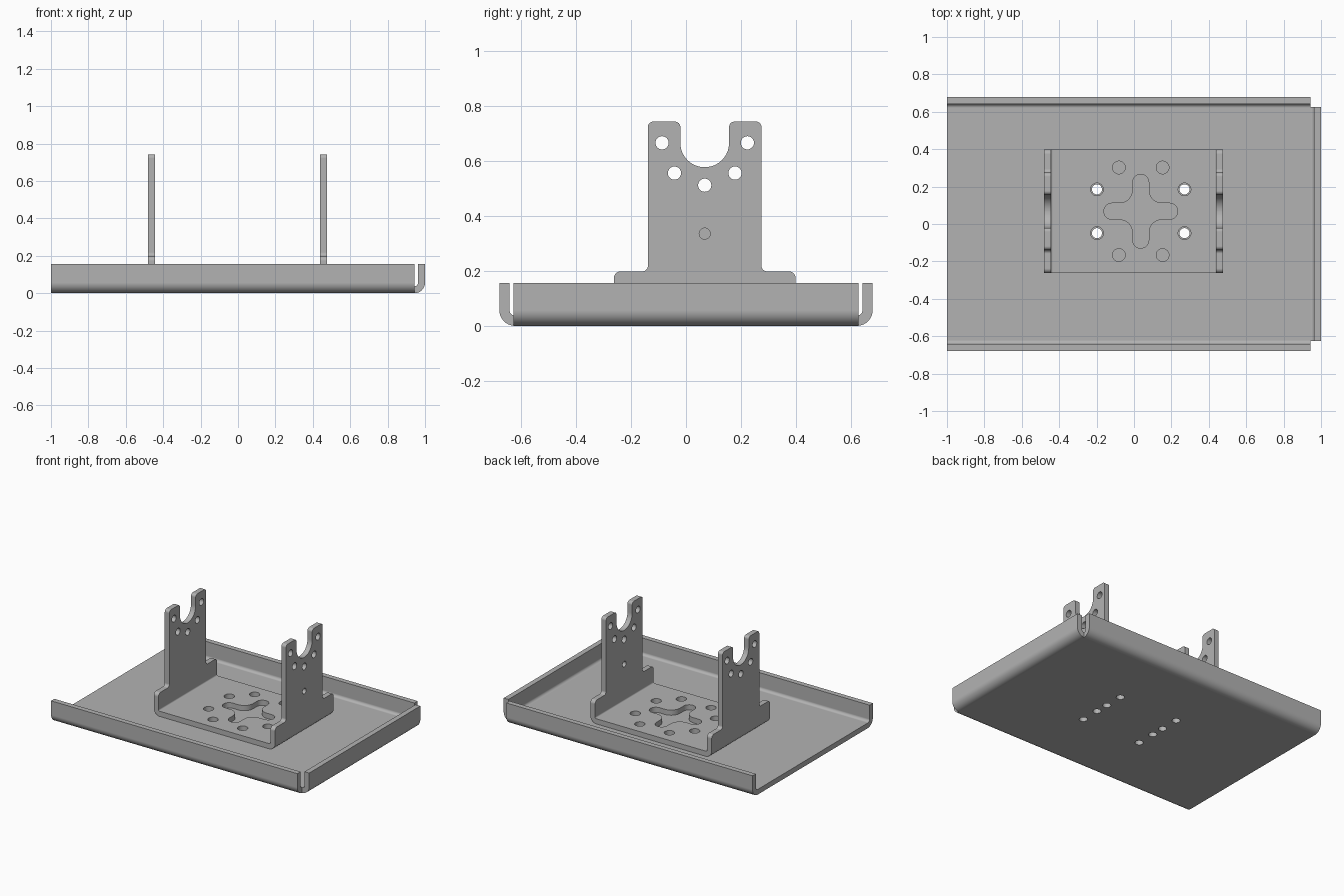
import bpy, bmesh, math
from mathutils import Vector, Matrix

if "Cube" in bpy.data.objects:
    bpy.data.objects.remove(bpy.data.objects["Cube"], do_unlink=True)

metal = bpy.data.materials.new("grey_metal")
metal.use_nodes = True
GREY = (0.45, 0.45, 0.45, 1)
metal.diffuse_color = GREY
metal.node_tree.nodes["Principled BSDF"].inputs["Base Color"].default_value = GREY

# (u, v, depth) -> (x, y, z) for outlines drawn in each plane
PLANES = {
    "YZ": Matrix(((0, 0, 1), (1, 0, 0), (0, 1, 0))),
    "XZ": Matrix(((1, 0, 0), (0, 0, 1), (0, 1, 0))),
    "XY": Matrix.Identity(3),
}


def rounded(points, steps=10):
    """Outline from (u, v, radius) corners, each corner filleted."""
    out = []
    for i, (u, v, r) in enumerate(points):
        p = Vector((u, v))
        if r == 0:
            out.append(p)
            continue
        a = (Vector(points[i - 1][:2]) - p).normalized()
        b = (Vector(points[(i + 1) % len(points)][:2]) - p).normalized()
        centre = p + (a + b) * r          # all corners are square
        for k in range(steps + 1):
            t = math.pi / 2 * k / steps
            out.append(centre - b * r * math.cos(t) - a * r * math.sin(t))
    return out


def circle(u, v, r, n=32):
    return [Vector((u + r * math.cos(2 * math.pi * k / n),
                    v + r * math.sin(2 * math.pi * k / n))) for k in range(n)]


def extrude(name, outlines, plane, lo, hi):
    bm = bmesh.new()
    for outline in outlines:
        rings = [[bm.verts.new(PLANES[plane] @ Vector((p.x, p.y, d))) for p in outline]
                 for d in (lo, hi)]
        bm.faces.new(rings[0])
        bm.faces.new(rings[1])
        for i in range(len(outline)):
            bm.faces.new((rings[0][i - 1], rings[0][i], rings[1][i], rings[1][i - 1]))
    bmesh.ops.recalc_face_normals(bm, faces=bm.faces)
    me = bpy.data.meshes.new(name)
    bm.to_mesh(me)
    bm.free()
    me.materials.append(metal)
    ob = bpy.data.objects.new(name, me)
    bpy.context.collection.objects.link(ob)
    return ob


def select(ob):
    bpy.ops.object.select_all(action="DESELECT")
    ob.select_set(True)
    bpy.context.view_layer.objects.active = ob


def boolean(ob, cutter, operation="DIFFERENCE"):
    mod = ob.modifiers.new("cut", "BOOLEAN")
    mod.operation, mod.solver, mod.object = operation, "EXACT", cutter
    select(ob)
    bpy.ops.object.modifier_apply(modifier=mod.name)
    bpy.data.objects.remove(cutter, do_unlink=True)


def finish(ob):
    select(ob)
    bpy.ops.object.shade_smooth_by_angle(angle=math.radians(30))
    ob.modifiers.new("weighted_normals", "WEIGHTED_NORMAL").keep_sharp = True


def channel(lo, hi, base, top, outer, inner):
    """U-shaped bent sheet section."""
    f = base + T
    return rounded([(lo, top, 0), (lo, base, outer), (hi, base, outer), (hi, top, 0),
                    (hi - T, top, 0), (hi - T, f, inner), (lo + T, f, inner), (lo + T, top, 0)])


T = 0.037                     # sheet thickness
WALL, END = 0.156, 0.943      # tray wall height, end of the side walls
CX, CY = 0.036, 0.068         # centre of the bracket hole pattern
BOLT_X, BOLT_Y = 0.234, 0.117

# Tray with two side walls and bolt holes for two bracket positions
tray = extrude("tray", [channel(-0.678, 0.678, 0, WALL, 0.057, 0.02)], "YZ", -1, END)
bolts = [circle(CX + sx * BOLT_X, sy * CY + k * BOLT_Y, 0.027)
         for sx in (-1, 1) for sy in (-1, 1) for k in (-1, 1)]
boolean(tray, extrude("tray_holes", bolts, "XY", -0.1, 0.1))
finish(tray)

# Bent end wall
section = rounded([(END, 0, 0), (1, 0, 0.0565), (1, WALL, 0), (1 - T, WALL, 0),
                   (1 - T, T, 0.0195), (END, T, 0)])
finish(extrude("end_wall", [section], "XZ", -0.626, 0.626))

# Bracket: a bent channel trimmed to the side silhouette
bracket = extrude("bracket", [channel(-0.481, 0.476, T, 0.742, 0.047, 0.01)],
                  "XZ", -0.5, 0.6)
half = [(0.0885, 0.742, 0.02), (0.2065, 0.742, 0.02), (0.2065, 0.198, 0.02),
        (0.33, 0.198, 0.025), (0.33, 0, 0)]
slot = [(CY - 0.0885, 0.5765, 0.088), (CY + 0.0885, 0.5765, 0.088)]
silhouette = slot + [(CY + u, v, r) for u, v, r in half] \
    + [(CY - u, v, r) for u, v, r in reversed(half)]
boolean(bracket, extrude("silhouette", [rounded(silhouette, 16)], "YZ", -0.7, 0.7), "INTERSECT")

# Holes through both uprights, plus one small hole in the left upright
upright = [circle(CY + s * u, v, 0.024) for u, v in ((0.155, 0.665), (0.11, 0.555))
           for s in (-1, 1)] + [circle(CY, 0.511, 0.024)]
boolean(bracket, extrude("upright_holes", upright, "YZ", -0.7, 0.7))
boolean(bracket, extrude("small_hole", [circle(CY, 0.335, 0.02)], "YZ", 0.3, 0.7))

# Ring of holes and rounded cross opening in the bracket floor
ring = [circle(CX + sx * u, CY + sy * v, 0.034)
        for u, v in ((BOLT_X, BOLT_Y), (BOLT_Y, BOLT_X)) for sx in (-1, 1) for sy in (-1, 1)]
A, L, F = 0.043, 0.197, 0.07
cross = []
for q in range(4):
    c, s = (1, 0, -1, 0)[q], (0, 1, 0, -1)[q]
    for u, v, r in ((L, -A, A * 0.99), (L, A, A * 0.99), (A, A, F)):
        cross.append((CX + c * u - s * v, CY + s * u + c * v, r))
boolean(bracket, extrude("floor_holes", ring + [rounded(cross)], "XY", 0.02, 0.12))
finish(bracket)
